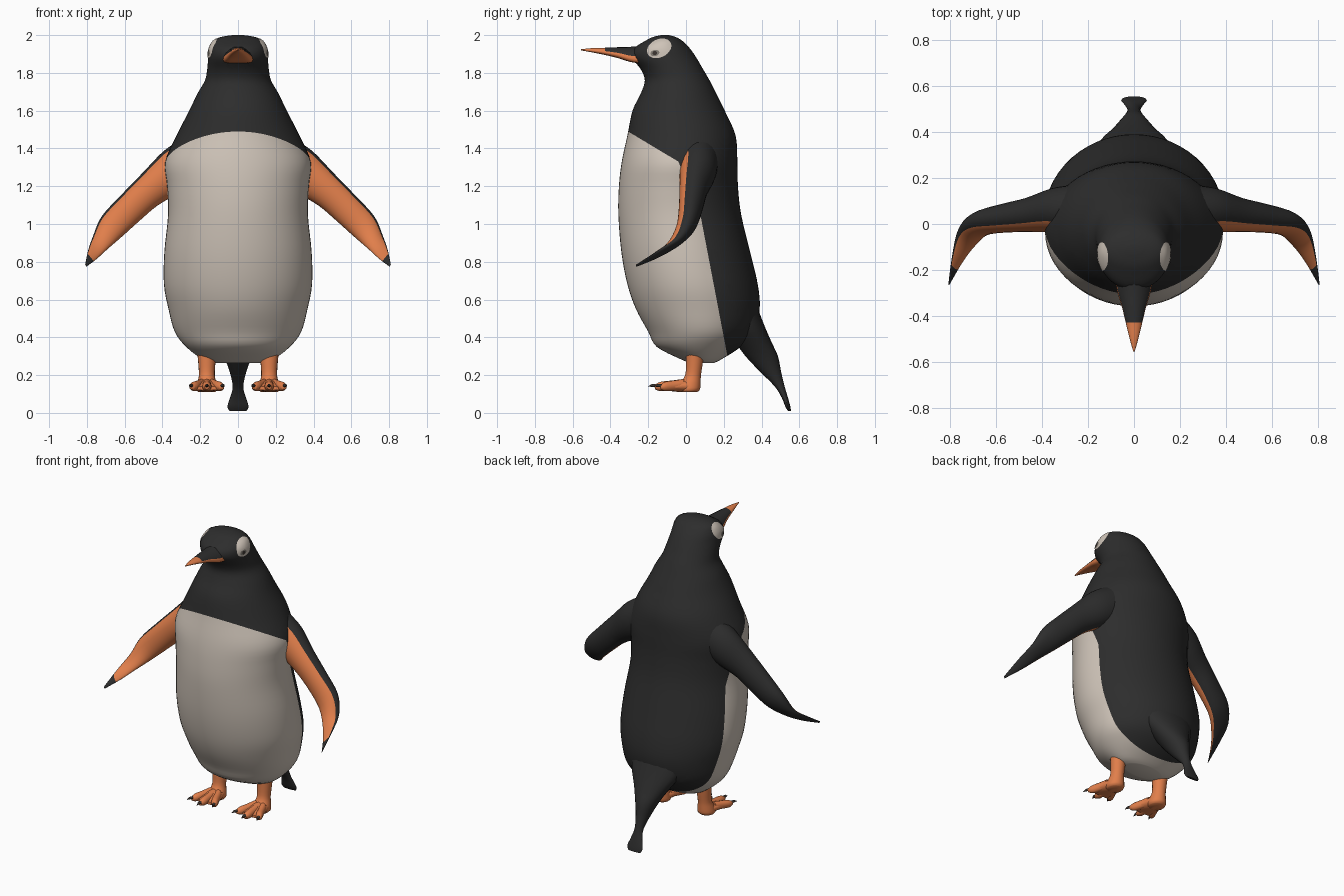
import bpy, bmesh, math
from mathutils import Vector

if "Cube" in bpy.data.objects:
    bpy.data.objects.remove(bpy.data.objects["Cube"])

def material(name, rgb):
    m = bpy.data.materials.new(name)
    m.diffuse_color = (*rgb, 1)
    m.use_nodes = True
    m.node_tree.nodes["Principled BSDF"].inputs["Base Color"].default_value = m.diffuse_color
    return m

BLACK = material("black feathers", (0.026, 0.026, 0.026))
WHITE = material("white feathers", (0.62, 0.55, 0.48))
ORANGE = material("orange skin", (0.75, 0.21, 0.07))
DARK = material("dark claw", (0.045, 0.035, 0.03))
EYE = material("grey eye ring", (0.22, 0.20, 0.17))

def smooth_rows(rows, n):
    """Catmull-Rom interpolation of profile rows."""
    out = []
    for i in range(len(rows) - 1):
        p0, p1, p2, p3 = (rows[max(0, min(len(rows) - 1, i + k))] for k in (-1, 0, 1, 2))
        for s in range(n):
            t = s / n
            out.append(tuple(0.5 * (2 * b + (c - a) * t + (2 * a - 5 * b + 4 * c - d) * t * t
                                    + (3 * b - a - 3 * c + d) * t ** 3)
                             for a, b, c, d in zip(p0, p1, p2, p3)))
    return out + [tuple(rows[-1])]

def finish(bm, name, mats, angle=50):
    bmesh.ops.recalc_face_normals(bm, faces=bm.faces)
    me = bpy.data.meshes.new(name)
    bm.to_mesh(me)
    bm.free()
    ob = bpy.data.objects.new(name, me)
    bpy.context.collection.objects.link(ob)
    for m in mats:
        me.materials.append(m)
    bpy.ops.object.select_all(action='DESELECT')
    ob.select_set(True)
    bpy.context.view_layer.objects.active = ob
    bpy.ops.object.shade_smooth_by_angle(angle=math.radians(angle))
    return ob

def loft(rings, rule=None):
    """Skin closed rings; rule(ring, segment, centre) gives the material slot."""
    bm = bmesh.new()
    vs = [[bm.verts.new(p) for p in r] for r in rings]
    n = len(rings[0])
    for i in range(len(rings) - 1):
        for j in range(n):
            k = (j + 1) % n
            f = bm.faces.new((vs[i][j], vs[i][k], vs[i + 1][k], vs[i + 1][j]))
            if rule:
                f.material_index = rule(i, j, f.calc_center_median())
    bm.faces.new(vs[0])
    last = bm.faces.new(vs[-1])
    if rule:
        last.material_index = rule(len(rings) - 1, 0, last.calc_center_median())
    return bm

def oval(c, a, b, n):
    c, a, b = Vector(c), Vector(a), Vector(b)
    return [c + a * math.cos(2 * math.pi * j / n) + b * math.sin(2 * math.pi * j / n) for j in range(n)]

def level_ring(row, n):
    z, front, back, w = row
    return oval((0, (front + back) / 2, z), (w, 0, 0), (0, (back - front) / 2, 0), n)

# Body and head: height, front, back, half width
BODY = smooth_rows([
    (0.265, 0.02, 0.15, 0.13), (0.285, -0.03, 0.19, 0.19), (0.35, -0.155, 0.29, 0.275),
    (0.43, -0.20, 0.36, 0.335), (0.55, -0.265, 0.39, 0.368), (0.68, -0.31, 0.38, 0.392),
    (0.85, -0.342, 0.34, 0.39), (1.05, -0.358, 0.292, 0.37), (1.2, -0.355, 0.275, 0.375),
    (1.33, -0.34, 0.272, 0.385), (1.47, -0.31, 0.262, 0.325), (1.6, -0.283, 0.205, 0.258),
    (1.69, -0.24, 0.16, 0.215), (1.76, -0.218, 0.125, 0.175), (1.82, -0.24, 0.09, 0.163),
    (1.88, -0.285, 0.055, 0.158), (1.93, -0.275, 0.02, 0.152), (1.97, -0.215, -0.02, 0.13),
    (1.99, -0.175, -0.055, 0.09), (2.0, -0.13, -0.09, 0.03)], 4)

bm = loft([level_ring(r, 56) for r in BODY])
# Cut the borders of the white belly
CHEST = (Vector((0, -0.04, 1.33)), Vector((0, 0.60, 1)))
FLANK = (Vector((0, 0.08, 1.03)), Vector((0, 1, 0.191)))
ARMPIT = (Vector((0, 0.08, 1.03)), Vector((0, 1, 0.40)))
for co, no in (CHEST, FLANK, ARMPIT):
    bmesh.ops.bisect_plane(bm, geom=bm.verts[:] + bm.edges[:] + bm.faces[:],
                           plane_co=co, plane_no=no, dist=1e-5)
for f in bm.faces:
    c = f.calc_center_median()
    inside = all((c - co).dot(no) < 0 for co, no in (CHEST, FLANK, ARMPIT))
    f.material_index = 1 if inside else 0
finish(bm, "body", [BLACK, WHITE])

# Tail
tail = smooth_rows([
    (0.54, 0.16, 0.385, 0.20), (0.45, 0.22, 0.42, 0.165), (0.37, 0.265, 0.455, 0.115),
    (0.30, 0.315, 0.487, 0.075), (0.22, 0.39, 0.503, 0.045), (0.14, 0.47, 0.522, 0.028),
    (0.08, 0.507, 0.54, 0.042), (0.035, 0.525, 0.552, 0.056), (0.01, 0.54, 0.556, 0.045)], 3)
finish(loft([level_ring(r, 20) for r in tail]), "tail", [BLACK])

# Flippers: centre xyz, half chord xyz, half thickness
WING = smooth_rows([
    (0.27, 0.06, 1.32, 0.03, 0, 0.13, 0.11), (0.36, 0.06, 1.27, 0.035, 0, 0.115, 0.095),
    (0.465, 0.04, 1.185, 0.038, 0, 0.088, 0.075), (0.57, 0.025, 1.085, 0.05, 0, 0.067, 0.063),
    (0.67, 0.0, 0.985, 0.052, 0.01, 0.055, 0.052), (0.73, -0.06, 0.90, 0.038, 0.025, 0.034, 0.038),
    (0.77, -0.15, 0.84, 0.022, 0.015, 0.025, 0.02), (0.806, -0.262, 0.78, 0.003, 0, 0.006, 0.003)], 4)

def wing_rule(i, j, c):
    return 1 if 2 <= j <= 12 and i < len(WING) - 4 else 0

for side, label in ((1, "right"), (-1, "left")):
    rings = [oval((side * x, y, z), (side * ax, ay, az), (0, -t, 0), 24)
             for x, y, z, ax, ay, az, t in WING]
    finish(loft(rings, wing_rule), label + "_flipper", [BLACK, ORANGE])

# Beak: y, height, half width, half height; dark ridge on the upper rear part
BEAK = smooth_rows([
    (-0.18, 1.90, 0.085, 0.05), (-0.28, 1.897, 0.076, 0.042), (-0.36, 1.907, 0.053, 0.029),
    (-0.43, 1.914, 0.036, 0.019), (-0.50, 1.92, 0.019, 0.011), (-0.556, 1.922, 0.003, 0.003)], 4)
rings = []
for y, z, w, h in BEAK:
    ring = oval((0, y, z), (w, 0, 0), (0, 0, h), 20)
    rings.append([p - Vector((0, 0, 4 * p.x ** 2)) for p in ring])
finish(loft(rings, lambda i, j, c: 1 if 1 <= j <= 8 and c.y > -0.43 else 0), "beak", [ORANGE, BLACK])

# Eye patches laid on the head surface
def head_x(y, z):
    for r, s in zip(BODY, BODY[1:]):
        if r[0] <= z <= s[0]:
            t = (z - r[0]) / (s[0] - r[0])
            _, f, b, w = (p + (q - p) * t for p, q in zip(r, s))
            u = (y - (f + b) / 2) / ((b - f) / 2)
            return w * math.sqrt(max(0, 1 - u * u))
    return 0

def eye_disc(name, mat, side, cy, cz, ry, rz, tilt, lift):
    bm = bmesh.new()
    rows = []
    for k in range(6):
        ring = []
        for j in range(28):
            a = 2 * math.pi * j / 28
            u, v = ry * (k + 0.02) / 5.02 * math.cos(a), rz * (k + 0.02) / 5.02 * math.sin(a)
            y = cy + u * math.cos(tilt) - v * math.sin(tilt)
            z = cz + u * math.sin(tilt) + v * math.cos(tilt)
            ring.append(bm.verts.new((side * (head_x(y, z) + lift), y, z)))
        rows.append(ring)
    bm.faces.new(rows[0])
    for a, b in zip(rows, rows[1:]):
        for j in range(28):
            k = (j + 1) % 28
            bm.faces.new((a[j], a[k], b[k], b[j]))
    ob = finish(bm, name, [mat])
    # Keep the open plate facing outwards
    if ob.data.polygons[0].normal.x * side < 0:
        ob.data.flip_normals()

for side, label in ((1, "right"), (-1, "left")):
    eye_disc(label + "_eye_patch", WHITE, side, -0.142, 1.93, 0.068, 0.048, 0.45, 0.004)
    eye_disc(label + "_eye_ring", EYE, side, -0.165, 1.905, 0.024, 0.016, 0.2, 0.006)
    eye_disc(label + "_pupil", DARK, side, -0.165, 1.905, 0.012, 0.011, 0, 0.008)

# Legs, feet, toes and claws
for side, label in ((1, "right"), (-1, "left")):
    cx = side * 0.165
    leg = smooth_rows([(0.36, 0.0, 0.10, 0.055), (0.27, 0.0, 0.09, 0.046), (0.20, -0.005, 0.08, 0.042),
                       (0.16, -0.03, 0.078, 0.05), (0.125, -0.04, 0.075, 0.055), (0.11, -0.03, 0.06, 0.045)], 3)
    rings = [[p + Vector((cx, 0, 0)) for p in level_ring(r, 18)] for r in leg]
    finish(loft(rings), label + "_leg", [ORANGE])
    web = smooth_rows([(0.05, 0.14, 0.045, 0.03), (-0.02, 0.142, 0.06, 0.033),
                       (-0.08, 0.135, 0.075, 0.02), (-0.115, 0.13, 0.08, 0.01)], 3)
    finish(loft([oval((cx, y, z), (w, 0, 0), (0, 0, h), 18) for y, z, w, h in web]),
           label + "_foot", [ORANGE])
    for name, dx, tip in (("inner", -0.078, -0.135), ("middle", 0.0, -0.165), ("outer", 0.078, -0.135)):
        base = Vector((cx + side * dx * 0.35, -0.01, 0.15))
        end = Vector((cx + side * dx, tip, 0.137))
        toe = smooth_rows([(0, 0.026, 0.03), (0.4, 0.024, 0.027), (0.8, 0.024, 0.025), (1, 0.012, 0.012)], 3)
        finish(loft([oval(base.lerp(end, t), (w, 0, 0), (0, 0, h), 12) for t, w, h in toe]),
               f"{label}_{name}_toe", [ORANGE])
        claw = [(0.012, 0.143, 0.010), (-0.015, 0.146, 0.008), (-0.035, 0.14, 0.001)]
        finish(loft([oval((end.x + side * dx * 0.1 * k, tip + dy, z), (r, 0, 0), (0, 0, r), 8)
                     for k, (dy, z, r) in enumerate(claw)]), f"{label}_{name}_claw", [DARK])
